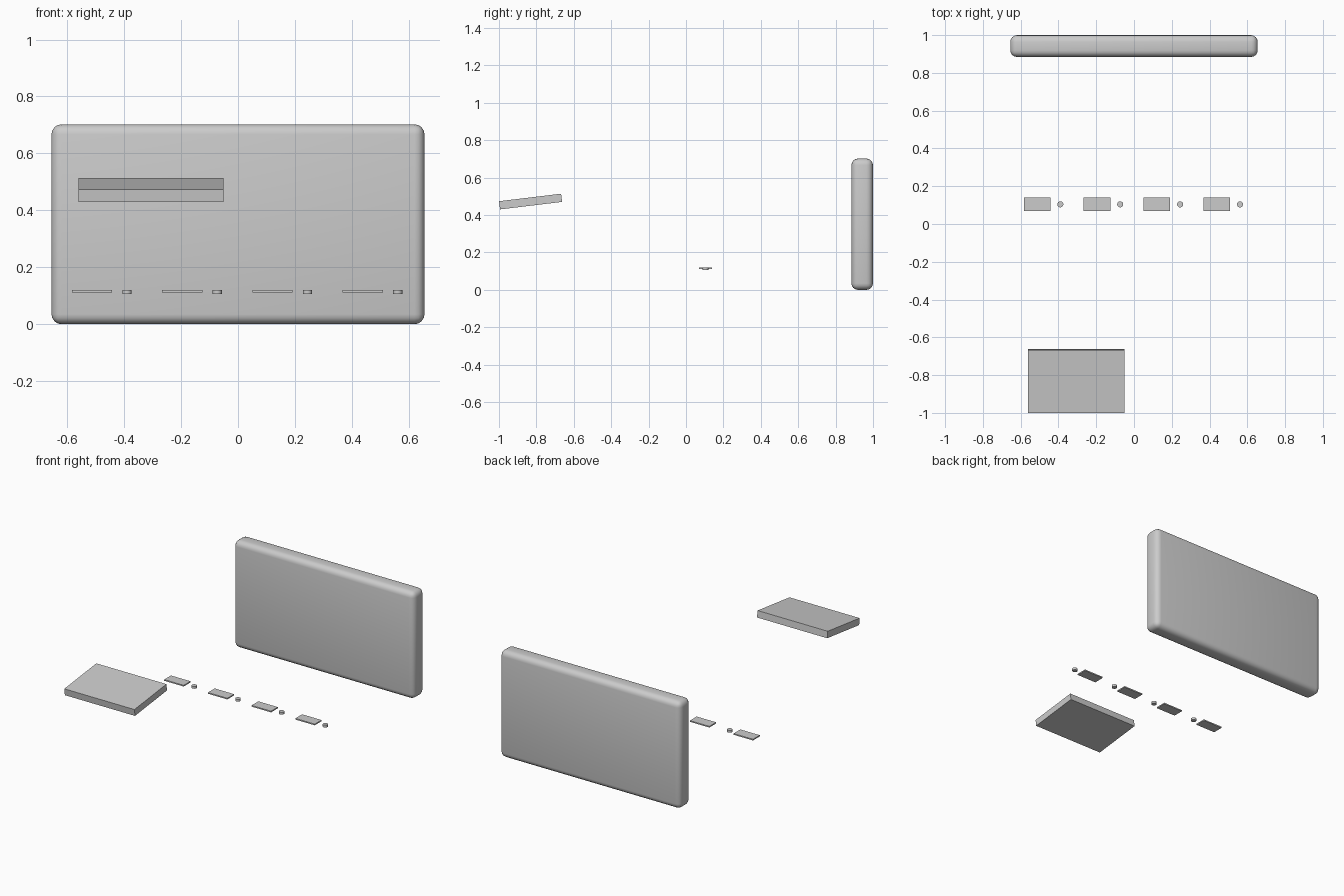
import bpy
from math import radians

cube = bpy.data.objects.get("Cube")
if cube:
    bpy.data.objects.remove(cube, do_unlink=True)

# One plain grey for every part
grey = bpy.data.materials.new("plain grey")
grey.use_nodes = True
colour = (0.6, 0.6, 0.6, 1)
grey.diffuse_color = colour
grey.node_tree.nodes["Principled BSDF"].inputs["Base Color"].default_value = colour


def finish(name):
    obj = bpy.context.object
    obj.name = name
    obj.data.materials.append(grey)
    return obj


def box(name, centre, size, tilt=0):
    bpy.ops.mesh.primitive_cube_add(size=1, location=centre)
    obj = finish(name)
    obj.scale = size
    bpy.ops.object.transform_apply(location=False, rotation=False, scale=True)
    obj.rotation_euler.x = radians(tilt)
    return obj


# Upright rounded panel at the back
panel = box("back_panel", (0, 0.942, 0.351), (1.31, 0.115, 0.702))
bevel = panel.modifiers.new("rounded_edges", "BEVEL")
bevel.width = 0.035
bevel.segments = 4
bpy.ops.object.modifier_apply(modifier=bevel.name)
bpy.ops.object.shade_smooth_by_angle(angle=radians(40))

# Tilted slab at the front
box("tilted_slab", (-0.306, -0.831, 0.472), (0.509, 0.334, 0.044), 6.9)

# Row of thin label plates, each with a round button beside it
for i in range(4):
    x = -0.513 + i * 0.317
    box(f"label_plate_{i + 1}", (x, 0.104, 0.116), (0.141, 0.07, 0.008))
    bpy.ops.mesh.primitive_cylinder_add(
        vertices=24, radius=0.016, depth=0.015, location=(x + 0.123, 0.104, 0.113))
    finish(f"round_button_{i + 1}")
    bpy.ops.object.shade_smooth_by_angle(angle=radians(40))
